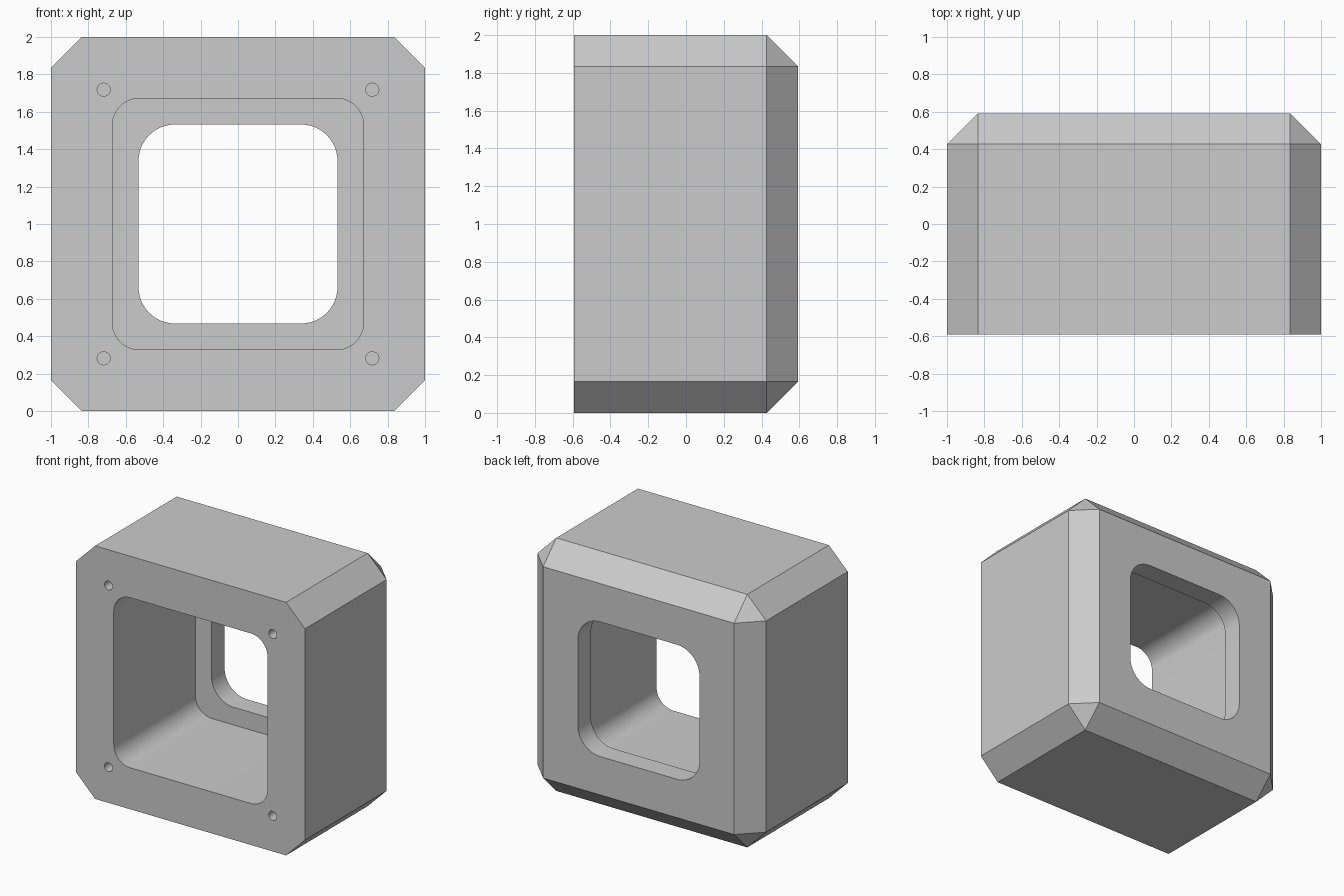
import bpy, bmesh, math
from mathutils import Vector

if "Cube" in bpy.data.objects:
    bpy.data.objects.remove(bpy.data.objects["Cube"])

HALF, DEPTH, CHAMFER = 1.0, 0.592, 0.165
FLOOR_Y = DEPTH - CHAMFER
CENTRE_Z = 1.0

grey = bpy.data.materials.new("plain grey")
grey.use_nodes = True
colour = (0.6, 0.6, 0.6, 1)
grey.diffuse_color = colour
grey.node_tree.nodes["Principled BSDF"].inputs["Base Color"].default_value = colour


def make_object(name, bm):
    bmesh.ops.recalc_face_normals(bm, faces=bm.faces)
    mesh = bpy.data.meshes.new(name)
    bm.to_mesh(mesh)
    bm.free()
    mesh.materials.append(grey)
    obj = bpy.data.objects.new(name, mesh)
    bpy.context.collection.objects.link(obj)
    return obj


def rounded_prism(name, half, radius, y0, y1, cx=0, cz=CENTRE_Z, steps=12):
    """Rounded square in the xz plane, extruded along y."""
    bm = bmesh.new()
    verts = []
    inner = half - radius
    for quarter in range(4):
        mid = math.radians(45 + 90 * quarter)
        ox = math.copysign(inner, math.cos(mid))
        oz = math.copysign(inner, math.sin(mid))
        for i in range(steps + (inner > 0)):
            a = math.radians(90 * (quarter + i / steps))
            verts.append(bm.verts.new((cx + ox + radius * math.cos(a), y0,
                                       cz + oz + radius * math.sin(a))))
    face = bm.faces.new(verts)
    ext = bmesh.ops.extrude_face_region(bm, geom=[face])
    moved = [v for v in ext["geom"] if isinstance(v, bmesh.types.BMVert)]
    bmesh.ops.translate(bm, verts=moved, vec=(0, y1 - y0, 0))
    return make_object(name, bm)


# Housing block: every edge chamfered except the front rim
bm = bmesh.new()
bmesh.ops.create_cube(bm, size=2)
bmesh.ops.scale(bm, verts=bm.verts, vec=Vector((HALF, DEPTH, HALF)))
bmesh.ops.translate(bm, verts=bm.verts, vec=(0, 0, CENTRE_Z))
edges = [e for e in bm.edges if any(v.co.y > 0 for v in e.verts)]
bmesh.ops.bevel(bm, geom=edges, offset=CHAMFER, offset_type='OFFSET',
                segments=1, profile=0.5, affect='EDGES')
housing = make_object("housing", bm)

# Front pocket, rear window and four blind screw holes
cutters = [
    rounded_prism("pocket_cutter", 0.672, 0.145, -DEPTH - 0.1, FLOOR_Y),
    rounded_prism("window_cutter", 0.532, 0.195, 0, DEPTH + 0.1),
]
for sx in (-1, 1):
    for sz in (-1, 1):
        cutters.append(rounded_prism("screw_hole_cutter", 0.035, 0.035,
                                     -DEPTH - 0.1, -DEPTH + 0.25,
                                     sx * 0.718, CENTRE_Z + sz * 0.718, 6))

bpy.ops.object.select_all(action='DESELECT')
bpy.context.view_layer.objects.active = housing
housing.select_set(True)
for cutter in cutters:
    cutter.hide_render = True
    mod = housing.modifiers.new("cut", 'BOOLEAN')
    mod.operation = 'DIFFERENCE'
    mod.solver = 'EXACT'
    mod.object = cutter
    bpy.ops.object.modifier_apply(modifier=mod.name)
    bpy.data.objects.remove(cutter)

bpy.ops.object.shade_smooth_by_angle(angle=math.radians(30))
